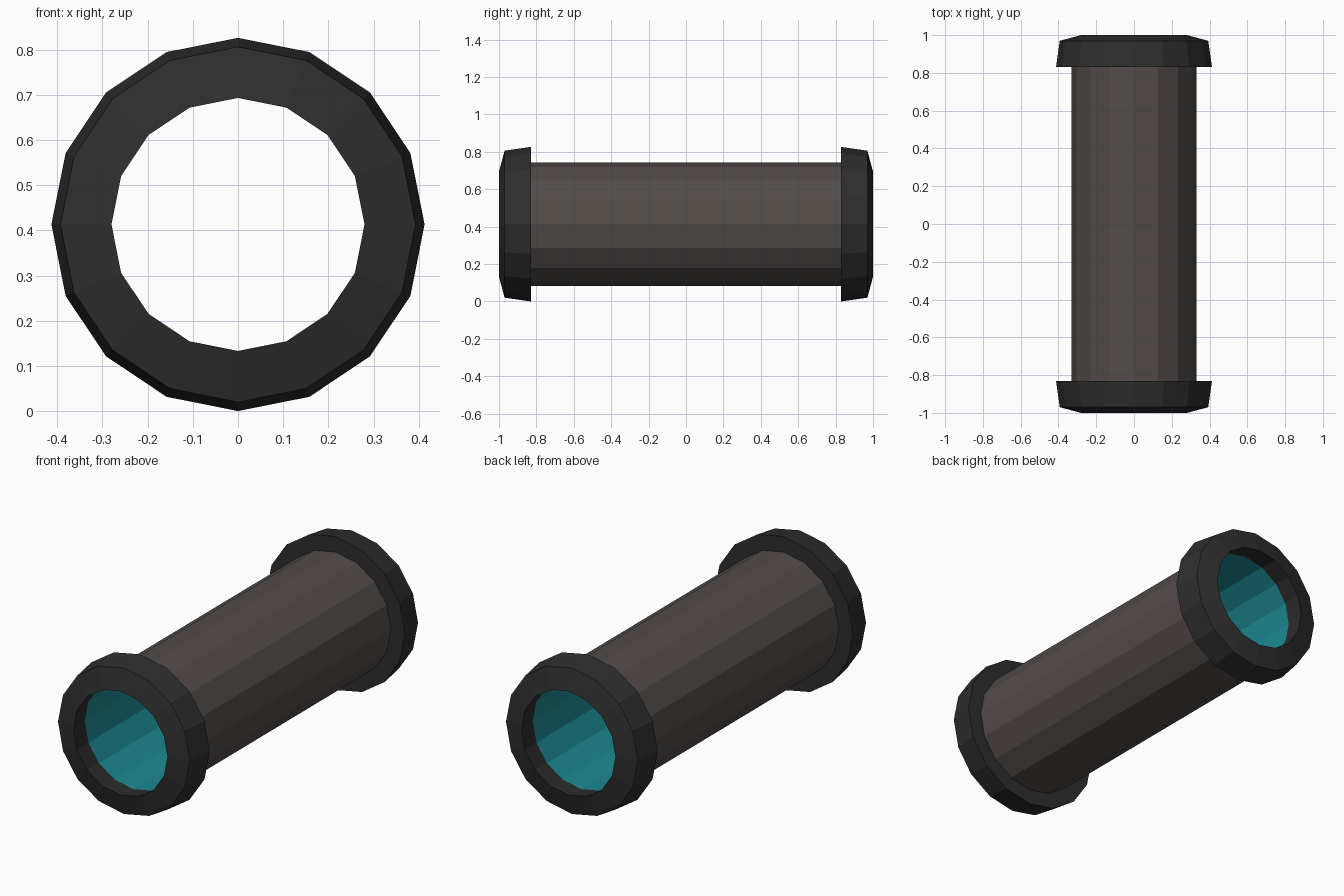
import bpy, math

if "Cube" in bpy.data.objects:
    bpy.data.objects.remove(bpy.data.objects["Cube"])

SIDES = 16
CZ = 0.413  # height of the tube axis

def material(name, rgb):
    m = bpy.data.materials.new(name)
    m.diffuse_color = (*rgb, 1)
    m.use_nodes = True
    m.node_tree.nodes["Principled BSDF"].inputs["Base Color"].default_value = m.diffuse_color
    return m

def lathe(name, profile, mat, closed=False):
    """Revolve (radius, y) points round the tube axis, listed for outward faces."""
    n = len(profile)
    verts, faces = [], []
    for r, y in profile:
        for i in range(SIDES):
            a = 2 * math.pi * i / SIDES
            verts.append((r * math.cos(a), y, CZ + r * math.sin(a)))
    for k in range(n if closed else n - 1):
        k2 = (k + 1) % n
        for i in range(SIDES):
            j = (i + 1) % SIDES
            faces.append((k * SIDES + i, k2 * SIDES + i,
                          k2 * SIDES + j, k * SIDES + j))
    me = bpy.data.meshes.new(name)
    me.from_pydata(verts, [], faces)
    me.materials.append(mat)
    ob = bpy.data.objects.new(name, me)
    bpy.context.collection.objects.link(ob)
    return ob

shell = material("brown_shell", (0.085, 0.072, 0.066))
rubber = material("dark_rim", (0.027, 0.027, 0.027))
teal = material("teal_lining", (0.012, 0.25, 0.29))

# Outer tube wall and coloured inner lining
lathe("outer_tube", [(0.33, -0.84), (0.33, 0.84)], shell)
lathe("inner_lining", [(0.29, 0.9), (0.29, -0.9)], teal)

# Flared end rims: bore, sloped face, tapered side, back shoulder
rim = [(0.29, 0.89), (0.28, 1.0), (0.393, 0.97), (0.413, 0.83), (0.325, 0.83)]
lathe("back_rim", rim[::-1], rubber, closed=True)
lathe("front_rim", [(r, -y) for r, y in rim], rubber, closed=True)
